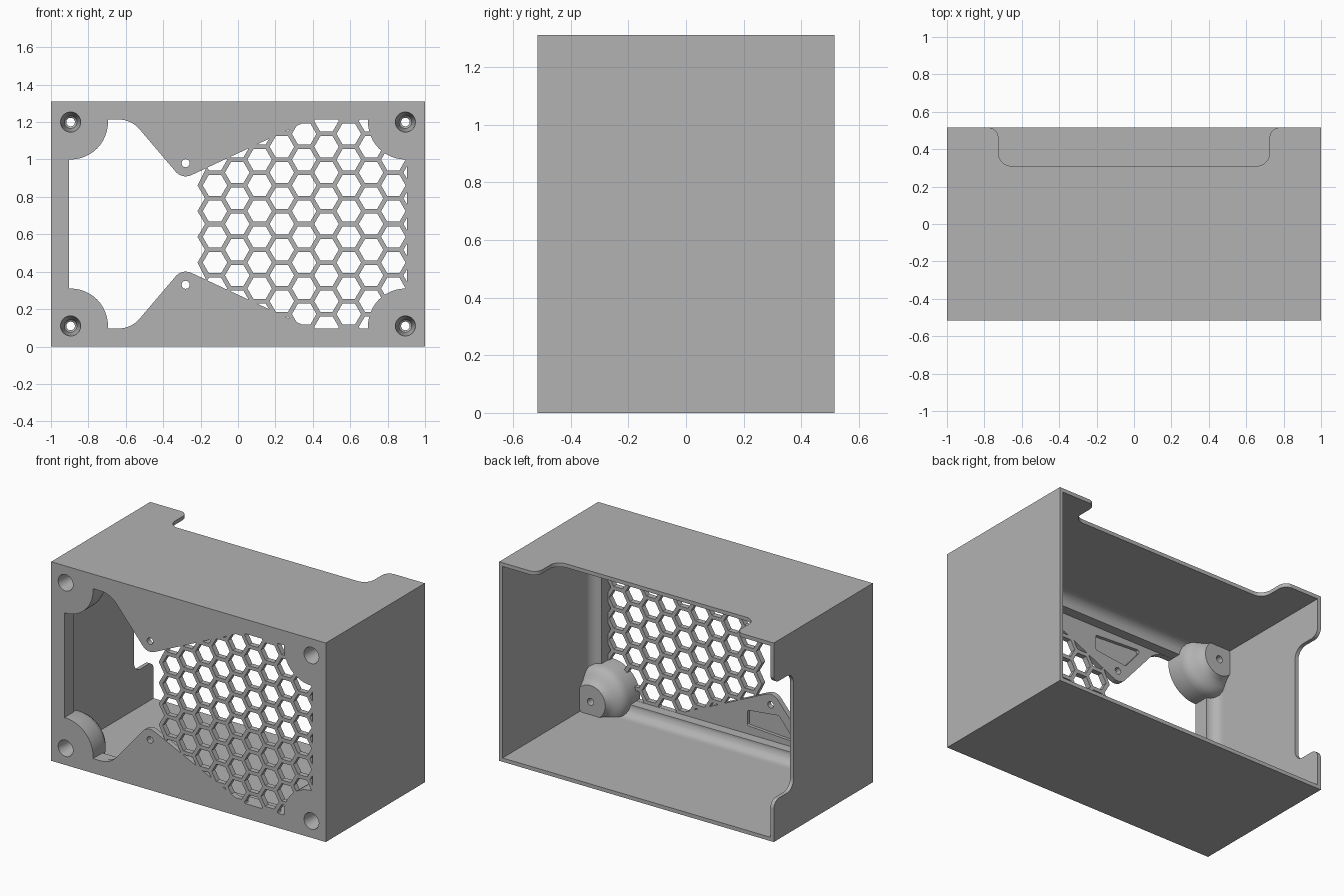
import bpy, bmesh, math
from mathutils import Vector

if "Cube" in bpy.data.objects:
    bpy.data.objects.remove(bpy.data.objects["Cube"])

H, D = 1.31, 0.515            # height, half depth
MID = H / 2
INSET, WALL, PLATE = 0.095, 0.025, 0.035
SX, SZ = 0.895, 0.11          # screw positions
CORNERS = [(sx * SX, z) for sx in (-1, 1) for z in (SZ, H - SZ)]


def add_loft(bm, rings):
    """Closed solid through a list of equal-length rings."""
    loops = [[bm.verts.new(p) for p in r] for r in rings]
    n = len(loops[0])
    bm.faces.new(loops[0])
    bm.faces.new(loops[-1])
    for a, b in zip(loops, loops[1:]):
        for i in range(n):
            j = (i + 1) % n
            bm.faces.new((a[i], a[j], b[j], b[i]))


def solid(name, lofts):
    bm = bmesh.new()
    for rings in lofts:
        add_loft(bm, rings)
    bmesh.ops.recalc_face_normals(bm, faces=bm.faces[:])
    me = bpy.data.meshes.new(name)
    bm.to_mesh(me)
    bm.free()
    ob = bpy.data.objects.new(name, me)
    bpy.context.collection.objects.link(ob)
    return ob


def boolean(target, tool, op='DIFFERENCE'):
    """Apply a boolean and discard the tool."""
    bpy.context.view_layer.objects.active = target
    m = target.modifiers.new(op, 'BOOLEAN')
    m.operation, m.solver, m.object = op, 'EXACT', tool
    bpy.ops.object.modifier_apply(modifier=m.name)
    bpy.data.objects.remove(tool)


def rounded(pts, steps=10):
    """2D polygon from (x, y, radius) corners with filleted corners."""
    out = []
    for i, (x, y, r) in enumerate(pts):
        p = Vector((x, y))
        if r == 0:
            out.append(p)
            continue
        a = (Vector(pts[i - 1][:2]) - p).normalized()
        b = (Vector(pts[(i + 1) % len(pts)][:2]) - p).normalized()
        half = a.angle(b) / 2
        c = p + (a + b).normalized() * (r / math.sin(half))
        s = p + a * (r / math.tan(half)) - c
        e = p + b * (r / math.tan(half)) - c
        ang = s.angle_signed(e)
        for k in range(steps + 1):
            t = -ang * k / steps
            out.append(c + Vector((s.x * math.cos(t) - s.y * math.sin(t),
                                   s.x * math.sin(t) + s.y * math.cos(t))))
    return out


def ring_xz(pts, y):
    return [(p[0], y, p[1]) for p in pts]


def circle(cx, cz, r, n=32):
    return [(cx + r * math.cos(math.tau * i / n),
             cz + r * math.sin(math.tau * i / n)) for i in range(n)]


def rect(inset):
    x, z = 1 - inset, inset
    return [(-x, z), (x, z), (x, H - z), (-x, H - z)]


def lathe(cx, cz, profile, n=32):
    return [ring_xz(circle(cx, cz, r, n), y) for r, y in profile]


def mirror_z(pts):
    """Append the reflection about mid height, in reverse order."""
    return pts + [(p[0], H - p[1], *p[2:]) for p in reversed(pts)]


# Interior space: thick front rim with a cove running out to the thin walls
R = INSET - WALL
cavity = [ring_xz(rect(INSET), -D + PLATE)]
for k in range(9):
    t = math.pi / 2 * k / 8
    cavity.append(ring_xz(rect(INSET - R * math.sin(t)),
                          -D + 0.10 + R * (1 - math.cos(t))))
cavity.append(ring_xz(rect(WALL), D + 0.1))
void = solid("interior", [cavity])

# Honeycomb layout
PX, PZ, CELL, OUTER = 0.1192, 0.1376, 0.0655, 0.0935
CX = 0.473
EDGE = INSET + 0.001

# Large socket opening, with scalloped edge against the honeycomb
x0 = CX - 5 * PX
low = [(-1 + EDGE, EDGE, 0), (-0.571, EDGE, 0.15), (-0.2985, 0.416, 0.07),
       (x0 - OUTER / 2, 0.357, 0),
       (x0 - OUTER, MID - 1.5 * PZ, 0),
       (x0 - OUTER + PZ / 2 / math.sqrt(3), MID - PZ, 0),
       (x0 - OUTER, MID - 0.5 * PZ, 0),
       (x0 - OUTER + PZ / 2 / math.sqrt(3), MID - 0.001, 0)]
opening = rounded(mirror_z(low))
boolean(void, solid("socket_opening", [[ring_xz(opening, -D - 0.1),
                                        ring_xz(opening, -D + PLATE + 0.01)]]), 'UNION')

# Hexagonal vents trimmed to the fan area
cells = []
for c in range(-5, 5):
    for k in range(-5, 6):
        z = MID + (k + (0.5 if c % 2 else 0)) * PZ
        hexagon = circle(CX + c * PX, z, CELL, 6)
        cells.append([ring_xz(hexagon, -D - 0.1), ring_xz(hexagon, -D + PLATE + 0.01)])
vents = solid("vents", cells)
area = mirror_z([(-0.251, 0.394), (0.388, EDGE), (1 - EDGE, EDGE)])
boolean(vents, solid("vent_area", [[ring_xz(area, -D - 0.2), ring_xz(area, 0)]]), 'INTERSECT')
boolean(void, vents, 'UNION')

# Corner screw bosses stay solid
for cx, cz in CORNERS:
    prof = [(0.2, -D - 0.3), (0.2, -D + 0.11), (0.193, -D + 0.14), (0.178, -D + 0.163),
            (0.155, -D + 0.18), (0.135, -D + 0.193), (0.118, -D + 0.21),
            (0.108, -D + 0.23)]
    boolean(void, solid("boss", [lathe(cx, cz, prof, 48)]))

# Housing body
body = solid("housing", [[ring_xz(rect(0), -D), ring_xz(rect(0), D)]])
boolean(body, void)


# Back edge notches in the top and left walls
def notch(mid, h):
    e = D + 0.0005
    return rounded([(mid - h - 0.2, e, 0), (mid - h, e, 0.055), (mid - h, 0.31, 0.07),
                    (mid + h, 0.31, 0.07), (mid + h, e, 0.055), (mid + h + 0.2, e, 0),
                    (mid + h + 0.2, 0.7, 0), (mid - h - 0.2, 0.7, 0)])


top = notch(0, 0.725)
boolean(body, solid("top_notch", [[[(p.x, p.y, z) for p in top] for z in (H - 0.1, H + 0.1)]]))
side = notch(MID, 0.385)
boolean(body, solid("side_notch", [[[(x, p.y, p.x) for p in side] for x in (-1.1, -0.9)]]))

# Screw holes: tapered recess and narrow through hole
for cx, cz in CORNERS:
    boolean(body, solid("screw_hole", [lathe(cx, cz, [
        (0.056, -D - 0.01), (0.054, -D), (0.034, -D + 0.13), (0.023, -D + 0.14),
        (0.023, -D + 0.4)])]))

# Bracket holes and shallow pockets on the inner side of both tabs
for flip in (False, True):
    f = (lambda z: H - z) if flip else (lambda z: z)
    boolean(body, solid("tab_hole", [lathe(-0.28, f(0.33), [(0.022, -D - 0.1), (0.022, -0.4)], 12)]))
    tri = [(p.x, f(p.y)) for p in rounded([(-0.11, 0.15, 0.01), (-0.11, 0.25, 0.015),
                                           (-0.34, 0.275, 0.02), (-0.46, 0.13, 0.015)], 4)]
    boolean(body, solid("tab_pocket", [[ring_xz(tri, -D + 0.014), ring_xz(tri, -D + 0.06)]]))

# Finish
grey = bpy.data.materials.new("plain grey")
grey.diffuse_color = (0.45, 0.45, 0.45, 1)
grey.use_nodes = True
grey.node_tree.nodes["Principled BSDF"].inputs["Base Color"].default_value = grey.diffuse_color
body.data.materials.clear()
body.data.materials.append(grey)
for p in body.data.polygons:
    p.material_index = 0
bpy.ops.object.select_all(action='DESELECT')
body.select_set(True)
bpy.context.view_layer.objects.active = body
bpy.ops.object.shade_smooth_by_angle(angle=math.radians(25))
